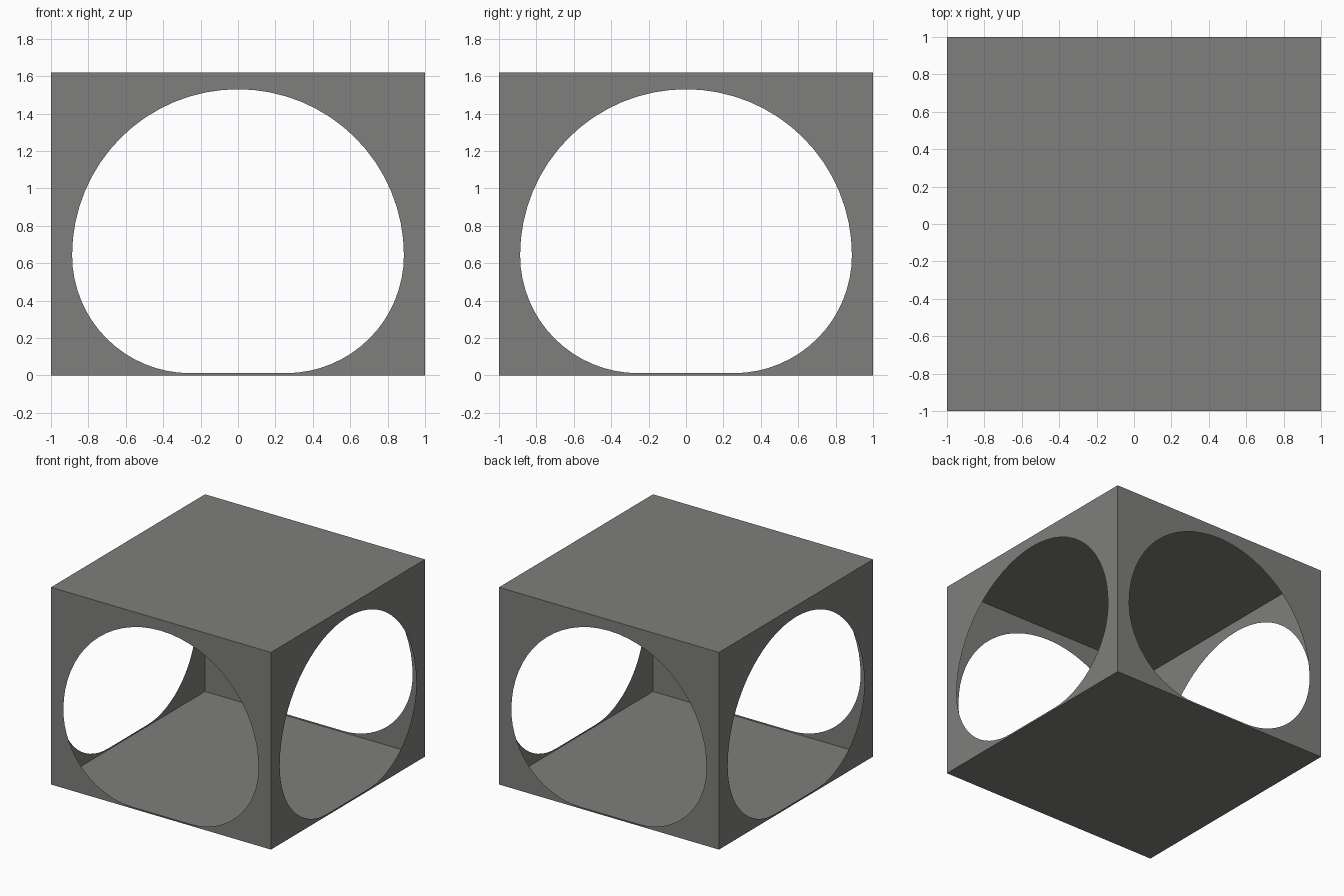
import bpy, bmesh, math
from mathutils import Vector, Matrix

if "Cube" in bpy.data.objects:
    bpy.data.objects.remove(bpy.data.objects["Cube"])

H = 1.62          # box height
R = 0.887         # radius of the arched upper half of the opening
CZ = 0.643        # height of the opening's widest point
RB = 0.631        # radius of the opening's lower corners

grey = bpy.data.materials.new("warm grey")
grey.diffuse_color = (0.21, 0.21, 0.2, 1)
grey.use_nodes = True
grey.node_tree.nodes["Principled BSDF"].inputs["Base Color"].default_value = grey.diffuse_color


def arc(cx, cz, r, a0, a1, n):
    return [(cx + r * math.cos(math.radians(a0 + (a1 - a0) * i / n)),
             cz + r * math.sin(math.radians(a0 + (a1 - a0) * i / n)))
            for i in range(n + 1)]


def sheet(name, loops, matrix, normal):
    """Thin flat sheet: first loop is the outline, others are openings."""
    bm = bmesh.new()
    edges = []
    for loop in loops:
        vs = [bm.verts.new(matrix @ Vector((u, 0, v))) for u, v in loop]
        edges += [bm.edges.new((vs[i - 1], vs[i])) for i in range(len(vs))]
    bmesh.ops.triangle_fill(bm, edges=edges, use_beauty=True, normal=normal)
    bm.normal_update()
    for f in bm.faces:
        if f.normal.dot(normal) < 0:
            f.normal_flip()
    me = bpy.data.meshes.new(name)
    bm.to_mesh(me)
    bm.free()
    me.materials.append(grey)
    ob = bpy.data.objects.new(name, me)
    bpy.context.collection.objects.link(ob)


# Opening: half circle on top, rounded lower corners, flat sill
k = R - RB
opening = (arc(0, CZ, R, 0, 180, 32)
           + arc(-k, CZ, RB, 180, 270, 16)[1:]
           + arc(k, CZ, RB, 270, 360, 16)[:-1])
outline = [(-1, 0), (1, 0), (1, H), (-1, H)]

# Four side walls with the same opening
for i, side in enumerate(("front", "right", "back", "left")):
    rot = Matrix.Rotation(i * math.pi / 2, 4, 'Z')
    sheet(side + "_wall", [outline, opening],
          rot @ Matrix.Translation((0, -1, 0)), rot @ Vector((0, -1, 0)))

# Floor and roof sheets
square = [(-1, -1), (1, -1), (1, 1), (-1, 1)]
lay = Matrix.Rotation(-math.pi / 2, 4, 'X')
sheet("floor", [square], lay, Vector((0, 0, -1)))
sheet("roof", [square], Matrix.Translation((0, 0, H)) @ lay, Vector((0, 0, 1)))
